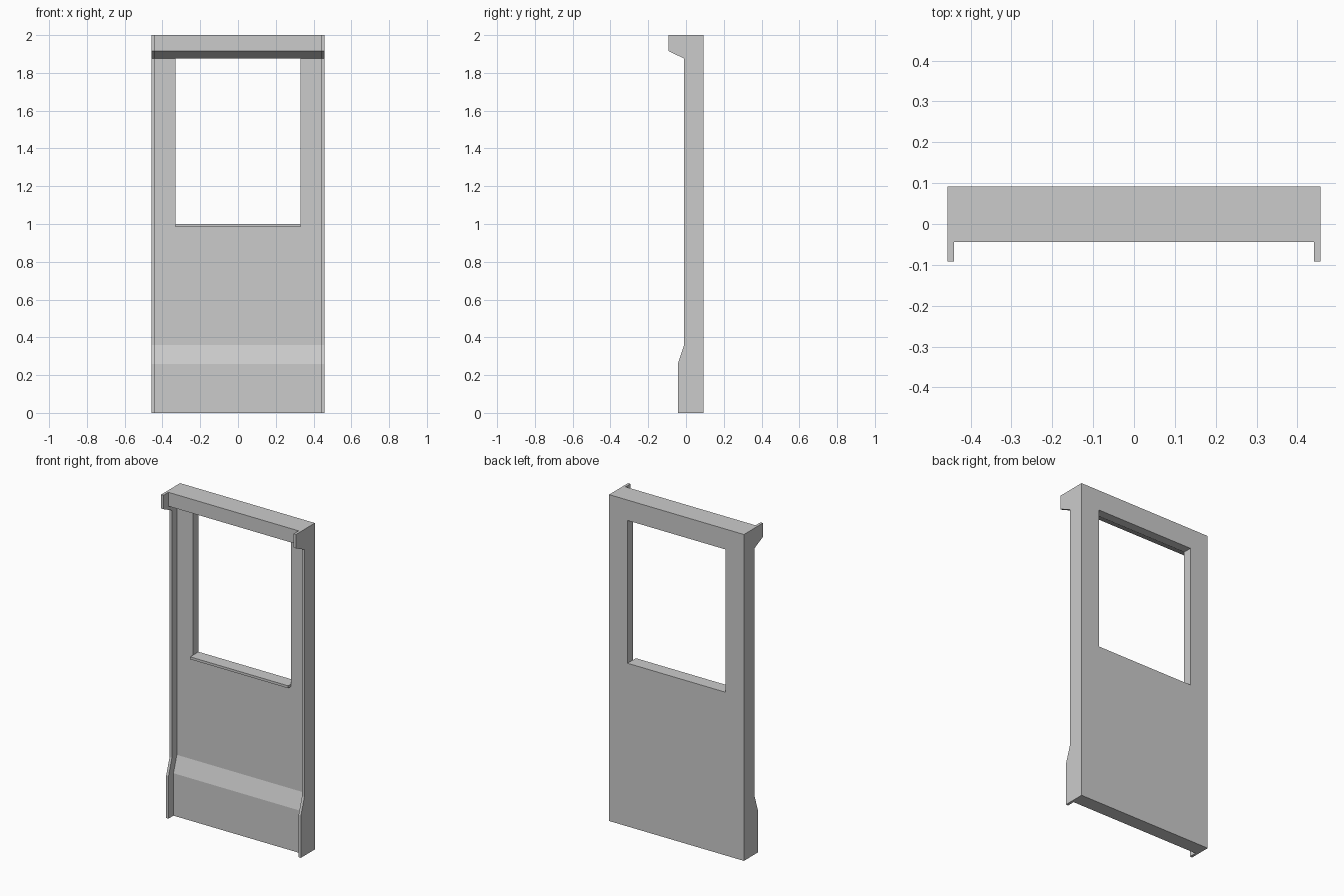
import bpy, bmesh

if "Cube" in bpy.data.objects:
    bpy.data.objects.remove(bpy.data.objects["Cube"])

HALF_W, BACK = 0.457, 0.092     # half width, back face
LIP, RECESS = 0.016, 0.048      # side lip thickness, depth of recess between lips
# front edge of the side lips as (y, z), from bottom to top
FRONT = [(-0.043, 0), (-0.043, 0.26), (-0.01, 0.36),
         (-0.01, 1.876), (-0.092, 1.915), (-0.092, 2.0)]


def extrude_x(name, profile, half):
    """Solid made by extruding a yz profile from -half to +half in x."""
    bm = bmesh.new()
    face = bm.faces.new([bm.verts.new((-half, y, z)) for y, z in profile])
    ext = bmesh.ops.extrude_face_region(bm, geom=[face])["geom"]
    verts = [v for v in ext if isinstance(v, bmesh.types.BMVert)]
    bmesh.ops.translate(bm, verts=verts, vec=(2 * half, 0, 0))
    bmesh.ops.recalc_face_normals(bm, faces=bm.faces)
    mesh = bpy.data.meshes.new(name)
    bm.to_mesh(mesh)
    bm.free()
    obj = bpy.data.objects.new(name, mesh)
    bpy.context.collection.objects.link(obj)
    return obj


def rect(y0, y1, z0, z1):
    return [(y0, z0), (y1, z0), (y1, z1), (y0, z1)]


def cut(obj, cutter):
    """Subtract the cutter from the object and remove it."""
    cutter.hide_render = True
    mod = obj.modifiers.new("cut", "BOOLEAN")
    mod.operation, mod.solver, mod.object = "DIFFERENCE", "EXACT", cutter
    bpy.context.view_layer.objects.active = obj
    bpy.ops.object.modifier_apply(modifier=mod.name)
    bpy.data.objects.remove(cutter)


# wall panel with kicked-out base and overhanging header
panel = extrude_x("wall_panel", FRONT + [(BACK, 2.0), (BACK, 0)], HALF_W)

# recess between the side lips follows the same front edge, set back
inner = [(y + RECESS, z) for y, z in FRONT]
inner = [(inner[0][0], -0.1)] + inner[1:-1] + [(inner[-1][0], 2.1)]
cut(panel, extrude_x("recess_cutter", inner + [(-0.3, 2.1), (-0.3, -0.1)],
                     HALF_W - LIP))

# window opening
cut(panel, extrude_x("window_cutter", rect(-0.3, 0.3, 1.0, 1.875), 0.332))

# window sill ledge
extrude_x("window_sill", rect(0.011, -0.01 + RECESS, 0.985, 1.0), 0.332)
